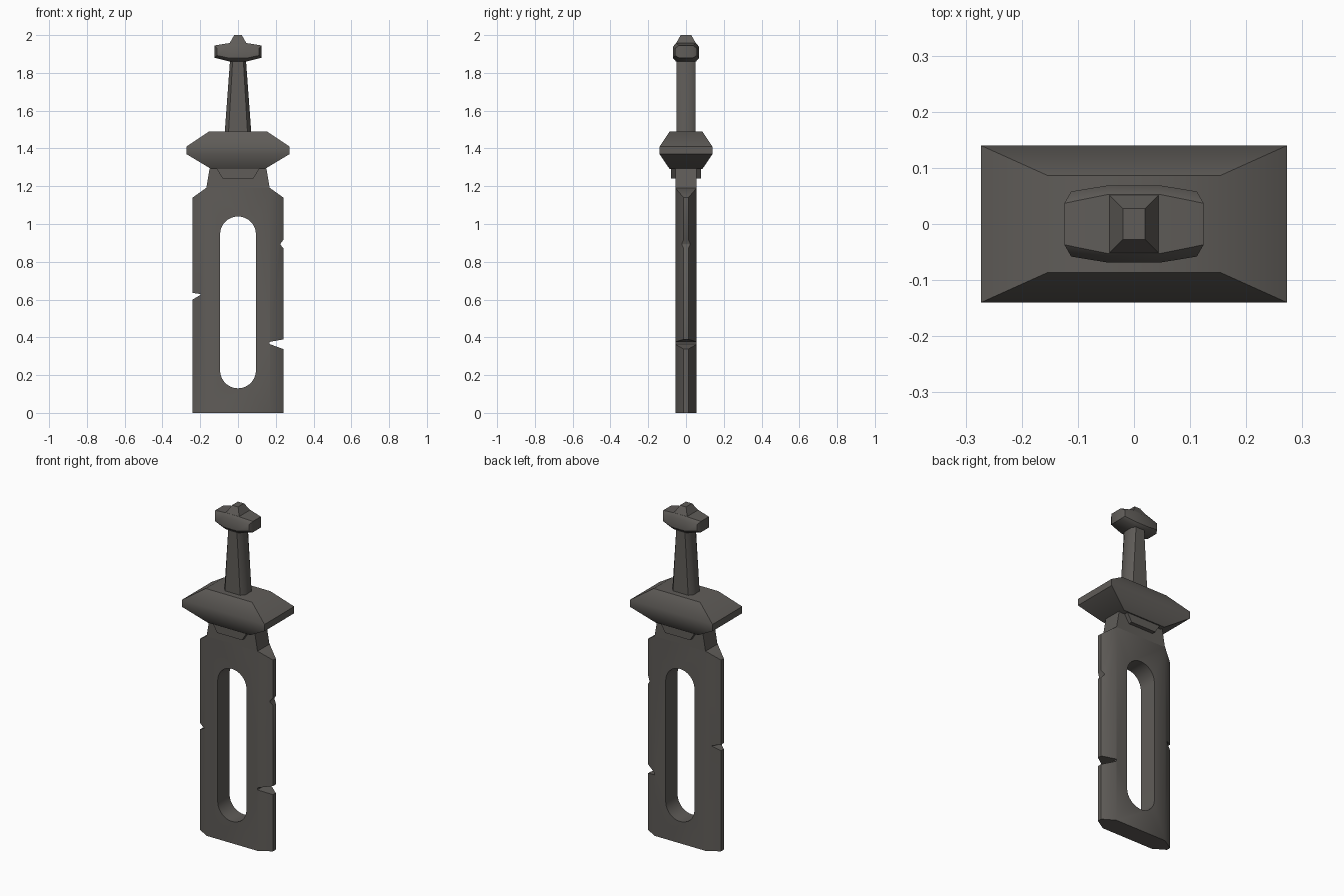
import bpy, bmesh, math

if "Cube" in bpy.data.objects:
    bpy.data.objects.remove(bpy.data.objects["Cube"])

steel = bpy.data.materials.new("dark_grey_steel")
steel.diffuse_color = (0.115, 0.107, 0.098, 1)
steel.use_nodes = True
steel.node_tree.nodes["Principled BSDF"].inputs["Base Color"].default_value = steel.diffuse_color


def link(name, bm):
    mesh = bpy.data.meshes.new(name)
    bm.to_mesh(mesh)
    bm.free()
    mesh.materials.append(steel)
    obj = bpy.data.objects.new(name, mesh)
    bpy.context.collection.objects.link(obj)
    return obj


def solid(name, corners):
    """Convex part from one quarter's corners, mirrored in x and y."""
    bm = bmesh.new()
    for x, y, z in corners:
        for sx in (-1, 1):
            for sy in (-1, 1):
                bm.verts.new((sx * x, sy * y, z))
    res = bmesh.ops.convex_hull(bm, input=bm.verts)
    loose = [v for v in bm.verts if not v.link_faces]
    bmesh.ops.delete(bm, geom=loose, context='VERTS')
    bmesh.ops.dissolve_limit(bm, angle_limit=math.radians(1),
                             verts=bm.verts, edges=bm.edges)
    bmesh.ops.recalc_face_normals(bm, faces=bm.faces)
    return link(name, bm)


def cutter(name, outline):
    """Prism through the blade from an x-z outline."""
    bm = bmesh.new()
    face = bm.faces.new([bm.verts.new((x, -0.2, z)) for x, z in outline])
    ext = bmesh.ops.extrude_face_region(bm, geom=[face])
    verts = [e for e in ext["geom"] if isinstance(e, bmesh.types.BMVert)]
    bmesh.ops.translate(bm, verts=verts, vec=(0, 0.4, 0))
    bmesh.ops.recalc_face_normals(bm, faces=bm.faces)
    return link(name, bm)


# Blade with bevelled edges, and the neck above it
blade = solid("blade", [(0.24, 0.013, 0), (0.24, 0.013, 1.14),
                        (0.17, 0.056, 0), (0.17, 0.056, 1.19)])
neck = solid("blade_neck", [(0.168, 0.056, 1.19), (0.15, 0.056, 1.295)])

# Rounded slot and the edge notches
slot = []
for i in range(17):
    a = math.pi * i / 16
    slot.append((0.095 * math.cos(a), 0.945 + 0.095 * math.sin(a)))
for i in range(17):
    a = math.pi * (1 + i / 16)
    slot.append((0.095 * math.cos(a), 0.225 + 0.095 * math.sin(a)))
cuts = [
    ("slot_cutter", slot),
    ("upper_notch_cutter", [(0.25, 0.93), (0.225, 0.896), (0.225, 0.89), (0.25, 0.86)]),
    ("lower_notch_cutter", [(0.25, 0.391), (0.168, 0.376), (0.168, 0.364), (0.25, 0.334)]),
    ("left_notch_cutter", [(-0.25, 0.637), (-0.198, 0.629), (-0.198, 0.625), (-0.25, 0.594)]),
]
for name, outline in cuts:
    c = cutter(name, outline)
    mod = blade.modifiers.new(name, 'BOOLEAN')
    mod.operation = 'DIFFERENCE'
    mod.solver = 'EXACT'
    mod.object = c
    bpy.context.view_layer.objects.active = blade
    bpy.ops.object.modifier_apply(modifier=name)
    bpy.data.objects.remove(c)

# Guard and the lug beneath it
guard = solid("guard", [(0.153, 0.086, 1.49), (0.273, 0.14, 1.41),
                        (0.273, 0.14, 1.37), (0.14, 0.086, 1.29)])
lug = solid("guard_lug", [(0.115, 0.079, 1.295), (0.082, 0.079, 1.242)])

# Tapered grip with chamfered corners
grip = solid("grip", [(0.07, 0.028, 1.488), (0.05, 0.051, 1.488),
                      (0.042, 0.028, 1.87), (0.028, 0.051, 1.87)])

# Pommel bar and its peaked cap
pommel = solid("pommel", [(0.124, 0.037, 1.945), (0.124, 0.037, 1.88),
                          (0.112, 0.058, 1.93), (0.112, 0.058, 1.892),
                          (0.045, 0.053, 1.958), (0.045, 0.053, 1.86),
                          (0.045, 0.069, 1.938), (0.045, 0.069, 1.878)])
cap = solid("pommel_cap", [(0.045, 0.053, 1.956), (0.02, 0.028, 2.0)])

# Soften the shallow bevels only
for obj in (blade, neck, guard, lug, grip, pommel, cap):
    bpy.ops.object.select_all(action='DESELECT')
    obj.select_set(True)
    bpy.context.view_layer.objects.active = obj
    bpy.ops.object.shade_smooth_by_angle(angle=math.radians(40))
